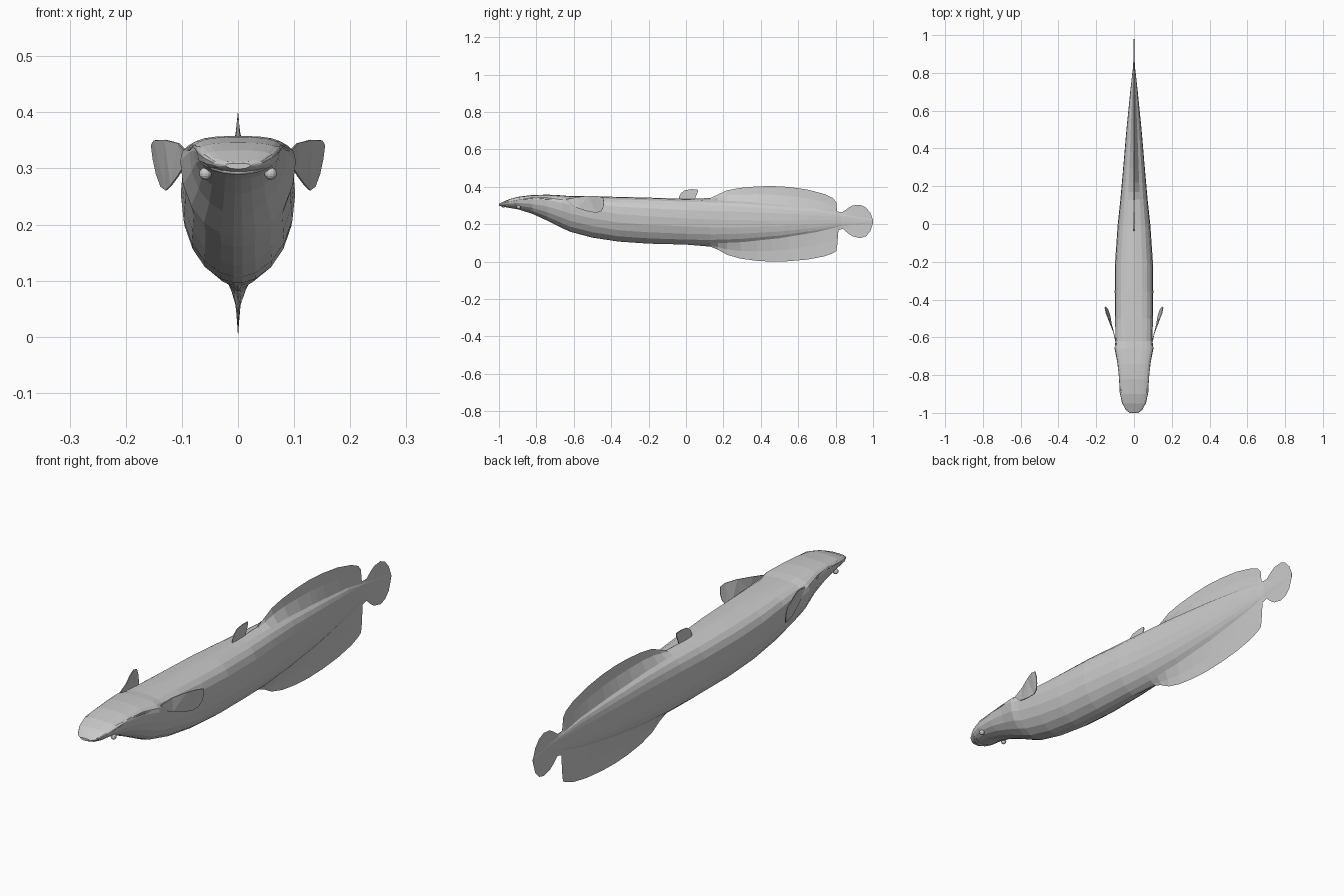
import bpy, bmesh
from math import sin, cos, pi

if "Cube" in bpy.data.objects:
    bpy.data.objects.remove(bpy.data.objects["Cube"])


def interp(table, y):
    """Linear lookup of the columns of a table keyed by its first column."""
    if y <= table[0][0]:
        return table[0][1:]
    for a, b in zip(table, table[1:]):
        if y <= b[0]:
            t = (y - a[0]) / (b[0] - a[0])
            return [p + (q - p) * t for p, q in zip(a[1:], b[1:])]
    return table[-1][1:]


def finish(name, bm):
    bmesh.ops.recalc_face_normals(bm, faces=bm.faces)
    me = bpy.data.meshes.new(name)
    bm.to_mesh(me)
    bm.free()
    ob = bpy.data.objects.new(name, me)
    bpy.context.collection.objects.link(ob)
    return ob


# Trunk: y, half width, top z, bottom z
TRUNK = [(-1.0, .022, .309, .299), (-.985, .043, .316, .295), (-.95, .062, .332, .288),
         (-.9, .073, .346, .280), (-.82, .079, .356, .255), (-.74, .087, .358, .218),
         (-.66, .103, .354, .178), (-.62, .098, .350, .160), (-.5, .100, .349, .128),
         (-.36, .102, .346, .107), (-.2, .100, .342, .096), (0, .086, .335, .091),
         (.13, .072, .332, .090), (.3, .057, .325, .098), (.5, .040, .308, .120),
         (.7, .020, .285, .155), (.8, .009, .262, .180), (.83, .005, .255, .190),
         (.88, .003, .245, .195), (1.0, .001, .225, .205)]

# Median fins running into the tail: y, upper edge z, lower edge z
FINS = [(.13, .340, .080), (.17, .358, .064), (.22, .381, .036), (.29, .394, .016),
        (.38, .402, .004), (.46, .404, 0), (.55, .399, .002), (.65, .385, .011),
        (.74, .361, .028), (.785, .340, .045), (.803, .318, .056), (.808, .270, .080),
        (.815, .266, .168), (.84, .266, .175), (.865, .285, .152), (.89, .300, .135),
        (.93, .304, .126), (.96, .291, .134), (.985, .262, .160), (1.0, .222, .207)]


def ring(y):
    w, zt, zb = interp(TRUNK, y)
    ft, fb = interp(FINS, y) if y >= .13 else (zt, zb)
    c, = interp([(-1, .7), (-.72, .80), (-.4, .62), (.2, .55), (1, .5)], y)
    zc = zb + (zt - zb) * c
    half = [(0, ft), (.08 * w, (ft + zt) / 2)]
    for k in range(1, 10):
        a = pi * k / 10
        s, e = abs(cos(a)), (.72 if k < 5 else 1)
        z = zc + (zt - zc) * s ** e if k < 5 else zc - (zc - zb) * s
        half.append((w * sin(a) ** e, z))
    half += [(.08 * w, (fb + zb) / 2), (0, fb)]
    return [(x, y, z) for x, z in half] + [(-x, y, z) for x, z in half[-2:0:-1]]


# Body lofted through the rings, closed at the snout and tail tip
bm = bmesh.new()
ys = sorted({r[0] for r in TRUNK} | {r[0] for r in FINS})
rows = [[bm.verts.new(p) for p in ring(y)] for y in ys]
n = len(rows[0])
for a, b in zip(rows, rows[1:]):
    for i in range(n):
        j = (i + 1) % n
        bm.faces.new((a[i], a[j], b[j], b[i]))
bm.faces.new(rows[0])
bm.faces.new(rows[-1][::-1])
finish("body_with_tail_fins", bm)


# Thin separate fins
def sheet(name, pts):
    bm = bmesh.new()
    bm.faces.new([bm.verts.new(p) for p in pts])
    bmesh.ops.triangulate(bm, faces=bm.faces)
    ob = finish(name, bm)
    mod = ob.modifiers.new("thickness", 'SOLIDIFY')
    mod.thickness, mod.offset = .003, 0
    return ob


sheet("back_fin", [(0, y, z) for y, z in [
    (-.038, .33), (-.037, .348), (-.025, .368), (-.005, .382), (.03, .387),
    (.062, .386), (.064, .375), (.054, .352), (.045, .33)]])

PECTORAL = [(.094, -.64, .333), (.106, -.58, .345), (.130, -.52, .351), (.149, -.47, .350),
            (.154, -.443, .342), (.151, -.438, .318), (.145, -.442, .290),
            (.137, -.455, .268), (.128, -.48, .261), (.119, -.53, .270),
            (.107, -.58, .286), (.096, -.62, .304)]


# Lips: bevelled curves around the mouth rim
def lip(name, pts, r):
    path = [(-x, y, z) for x, y, z in pts[:0:-1]] + pts
    cu = bpy.data.curves.new(name, 'CURVE')
    cu.dimensions = '3D'
    cu.bevel_depth, cu.bevel_resolution, cu.use_fill_caps = r, 1, True
    sp = cu.splines.new('POLY')
    sp.points.add(len(path) - 1)
    for p, co in zip(sp.points, path):
        p.co = (*co, 1)
        p.radius = 1 if abs(co[0]) < .075 else .5
    ob = bpy.data.objects.new(name, cu)
    bpy.context.collection.objects.link(ob)
    bpy.ops.object.select_all(action='DESELECT')
    ob.select_set(True)
    bpy.context.view_layer.objects.active = ob
    bpy.ops.object.convert(target='MESH')


lip("upper_lip", [(0, -.994, .306), (.022, -.990, .308), (.043, -.972, .314), (.059, -.94, .323),
                  (.070, -.89, .334), (.077, -.80, .339), (.090, -.70, .332)], .006)
lip("lower_lip", [(0, -.978, .294), (.022, -.972, .296), (.041, -.955, .301), (.056, -.925, .309),
                  (.067, -.88, .318), (.075, -.80, .322), (.086, -.71, .316)], .006)

# Paired parts: side fins and eyes
for s, side in ((1, "right"), (-1, "left")):
    sheet("side_fin_" + side, [(s * x, y, z) for x, y, z in PECTORAL])
    bm = bmesh.new()
    bmesh.ops.create_uvsphere(bm, u_segments=12, v_segments=8, radius=.011)
    bmesh.ops.translate(bm, verts=bm.verts, vec=(s * .058, -.895, .291))
    finish("eye_" + side, bm)
